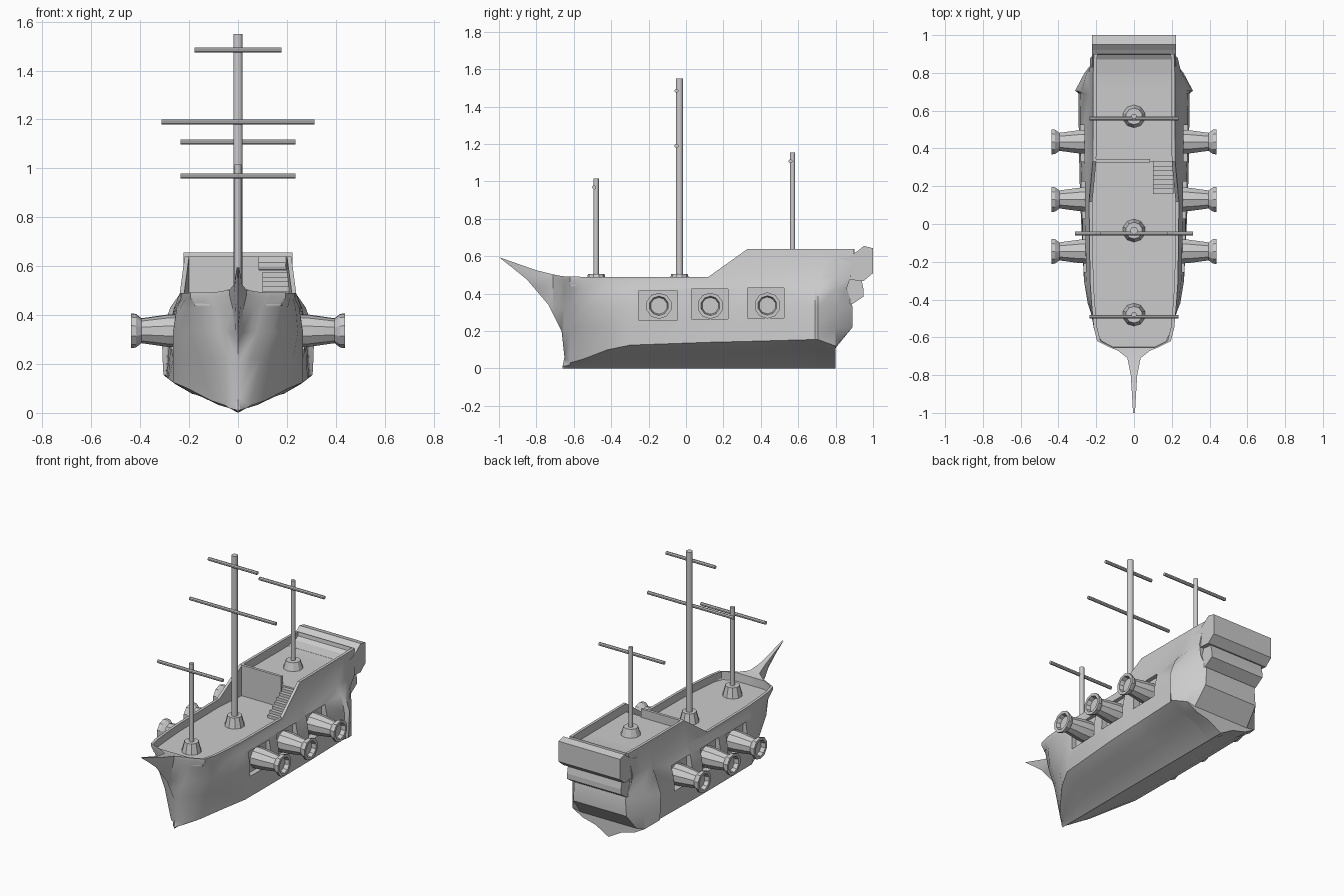
import bpy, bmesh, math
from mathutils import Matrix, Vector

if "Cube" in bpy.data.objects:
    bpy.data.objects.remove(bpy.data.objects["Cube"])

def finish(bm, name, smooth=None):
    bmesh.ops.remove_doubles(bm, verts=bm.verts, dist=0.0005)
    bmesh.ops.recalc_face_normals(bm, faces=bm.faces)
    me = bpy.data.meshes.new(name)
    bm.to_mesh(me)
    bm.free()
    ob = bpy.data.objects.new(name, me)
    bpy.context.collection.objects.link(ob)
    if smooth:
        bpy.ops.object.select_all(action='DESELECT')
        ob.select_set(True)
        bpy.context.view_layer.objects.active = ob
        bpy.ops.object.shade_smooth_by_angle(angle=math.radians(smooth))
    return ob

def box(name, lo, hi):
    lo, hi = Vector(lo), Vector(hi)
    bm = bmesh.new()
    bmesh.ops.create_cube(bm, size=1, matrix=Matrix.Translation((lo + hi) / 2) @ Matrix.Diagonal((*(hi - lo), 1)))
    return finish(bm, name)

def lathe(name, profile, n, origin, axis='Z', smooth=None):
    """Revolve (distance along axis, radius) points; zero radius closes an end."""
    bm = bmesh.new()
    rings = []
    for d, r in profile:
        ring = []
        for i in range(n):
            a = 2 * math.pi * (i + 0.5) / n
            p = (r * math.cos(a), r * math.sin(a), d)
            if axis != 'Z':
                p = (d * (1 if axis == 'X' else -1), p[0], p[1])
            ring.append(bm.verts.new(Vector(p) + Vector(origin)))
        rings.append(ring)
    for a, b in zip(rings, rings[1:]):
        for i in range(n):
            j = (i + 1) % n
            bm.faces.new((a[i], a[j], b[j], b[i]))
    return finish(bm, name, smooth)

def rod(name, a, b, r, n, origin, axis='Z'):
    return lathe(name, [(a, 0), (a, r), (b, r), (b, 0)], n, origin, axis, 40)

def prism(name, profile, half):
    bm = bmesh.new()
    f = bm.faces.new([bm.verts.new((-half, y, z)) for y, z in profile])
    r = bmesh.ops.extrude_face_region(bm, geom=[f])
    bmesh.ops.translate(bm, vec=(2 * half, 0, 0), verts=[v for v in r['geom'] if isinstance(v, bmesh.types.BMVert)])
    return finish(bm, name)

# Hull stations: y, chine x, chine z, mid x, rail x, rail z, deck z
stations = [
    (-1.0, 0, .02, .002, .005, .595, .595),
    (-.80, 0, .02, .004, .017, .525, .525),
    (-.71, .006, .02, .012, .035, .503, .503),
    (-.67, .010, .02, .050, .085, .495, .495),
    (-.655, .015, .02, .075, .125, .493, .493),
    (-.65, .018, .02, .085, .135, .493, .44),
    (-.62, .050, .03, .140, .195, .492, .44),
    (-.55, .110, .05, .195, .213, .49, .44),
    (-.42, .205, .10, .245, .225, .49, .44),
    (-.30, .265, .125, .265, .233, .49, .44),
    (.12, .285, .14, .275, .238, .49, .44),
    (.33, .290, .145, .28, .218, .64, .44),
    (.331, .290, .145, .28, .218, .64, .585),
    (.69, .295, .155, .285, .216, .64, .585),
    (.705, .305, .155, .312, .216, .64, .585),
    (.80, .260, .12, .262, .216, .64, .585),
    (.90, .200, .11, .185, .212, .64, .60),
]
# Per-level bow stem (y, z) and stern limit, from keel up to rail
stem = [(-.66, 0), (-.66, .005), (-.66, .01), (-.65, .06), (-.665, .20),
        (-.735, .34), (-.85, .475), (-.93, .54), (-1.1, .6)]
stern = [.8, .8, .8, .8, .89, .89, .86, .88, .9]

def section(y, cx, cz, mx, rx, rz, dz):
    flare = .13 * max(0, rz - .49) if y > 0 else 0
    pts = [(0, 0), (.36 * cx, .45 * cz), (.72 * cx, .65 * cz), (cx, cz),
           ((cx + mx) / 2, .22), (mx, .33), (mx * .55 + (rx + flare) * .45, .43),
           (rx + flare, min(rz - .02, .49)), (rx, rz)]
    out = []
    for (x, z), (sy, sz), ey in zip(pts, stem, stern):
        out.append((0, sy, sz) if y <= sy else (x, min(y, ey), z))
    ix = max(rx - .018, rx * .6)
    return out + [(ix, y, rz), (ix, y, dz), (0, y, dz)]

bm = bmesh.new()
rows = []
for s in stations:
    half = section(*s)
    ring = half + [(-x, y, z) for x, y, z in half[-2:0:-1]]
    rows.append([bm.verts.new(p) for p in ring])
n = len(rows[0])
for a, b in zip(rows, rows[1:]):
    for i in range(n):
        j = (i + 1) % n
        bm.faces.new((a[i], a[j], b[j], b[i]))
for row in (rows[0], rows[-1]):  # close bow tip and transom with strips
    for i in range(n // 2):
        q = [row[i], row[i + 1], row[(n - i - 1) % n], row[(n - i) % n]]
        q = list(dict.fromkeys(q))
        if len(q) > 2:
            bm.faces.new(q)
bmesh.ops.dissolve_degenerate(bm, dist=.0005, edges=bm.edges)
hull = finish(bm, "hull", 32)

# Gun ports cut in both sides, with a cannon in each
cannon = [(.225, 0), (.225, .068), (.29, .065), (.395, .05), (.418, .068), (.437, .07),
          (.437, .052), (.41, .045), (.41, 0)]
for k, (y0, y1, z0, z1, cy, cz) in enumerate([(-.255, -.045, .26, .415, -.145, .335),
                                              (.03, .225, .265, .425, .13, .335),
                                              (.33, .525, .27, .43, .435, .337)]):
    for side, axis in ((1, 'X'), (-1, '-X')):
        xs = sorted((side * .235, side * .45))
        cut = box(f"port_cutter_{k}{axis}", (xs[0], y0, z0), (xs[1], y1, z1))
        cut.hide_render = True
        cut.hide_set(True)
        m = hull.modifiers.new("port", 'BOOLEAN')
        m.operation, m.object, m.solver = 'DIFFERENCE', cut, 'EXACT'
        lathe(f"cannon_{k}{axis}", cannon, 10, (0, cy, cz), axis, 25)

# Stern galleries
prism("upper_stern_gallery", [(.8, .586), (.87, .597), (.92, .63), (.95, .655), (1, .643),
                              (1, .51), (.95, .468), (.8, .48)], .222)
prism("lower_stern_gallery", [(.84, .34), (.89, .345), (.95, .385), (.95, .42), (.94, .47), (.84, .48)], .195)

# Raised deck front wall and stairs
box("poop_front_wall", (-.205, .325, .435), (.085, .343, .64))
steps = 7
for i in range(steps):
    box(f"stair_step_{i}", (.1, .16 + i * .17 / steps, .435),
        (.208, .335, .44 + (i + 1) * .145 / (steps + .5)))

# Masts: name, y, deck z, top z, radius, yards (z, half length)
for name, y, z0, z1, r, yards in [("fore", -.48, .435, 1.015, .014, [(.968, .235)]),
                                  ("main", -.035, .435, 1.55, .02, [(1.19, .312), (1.485, .177)]),
                                  ("mizzen", .57, .58, 1.155, .014, [(1.108, .235)])]:
    rod(name + "_mast", z0, z1, r, 12, (0, y, 0))
    top = z0 + (.07 if z0 < .5 else .055)
    lathe(name + "_mast_base", [(z0, 0), (z0, .062), (top, .044), (top, 0)], 10, (0, y, 0))
    for i, (z, h) in enumerate(yards):
        rod(f"{name}_yard_{i}", -h, h, .011, 8, (0, y - r * .8, z), 'X')
